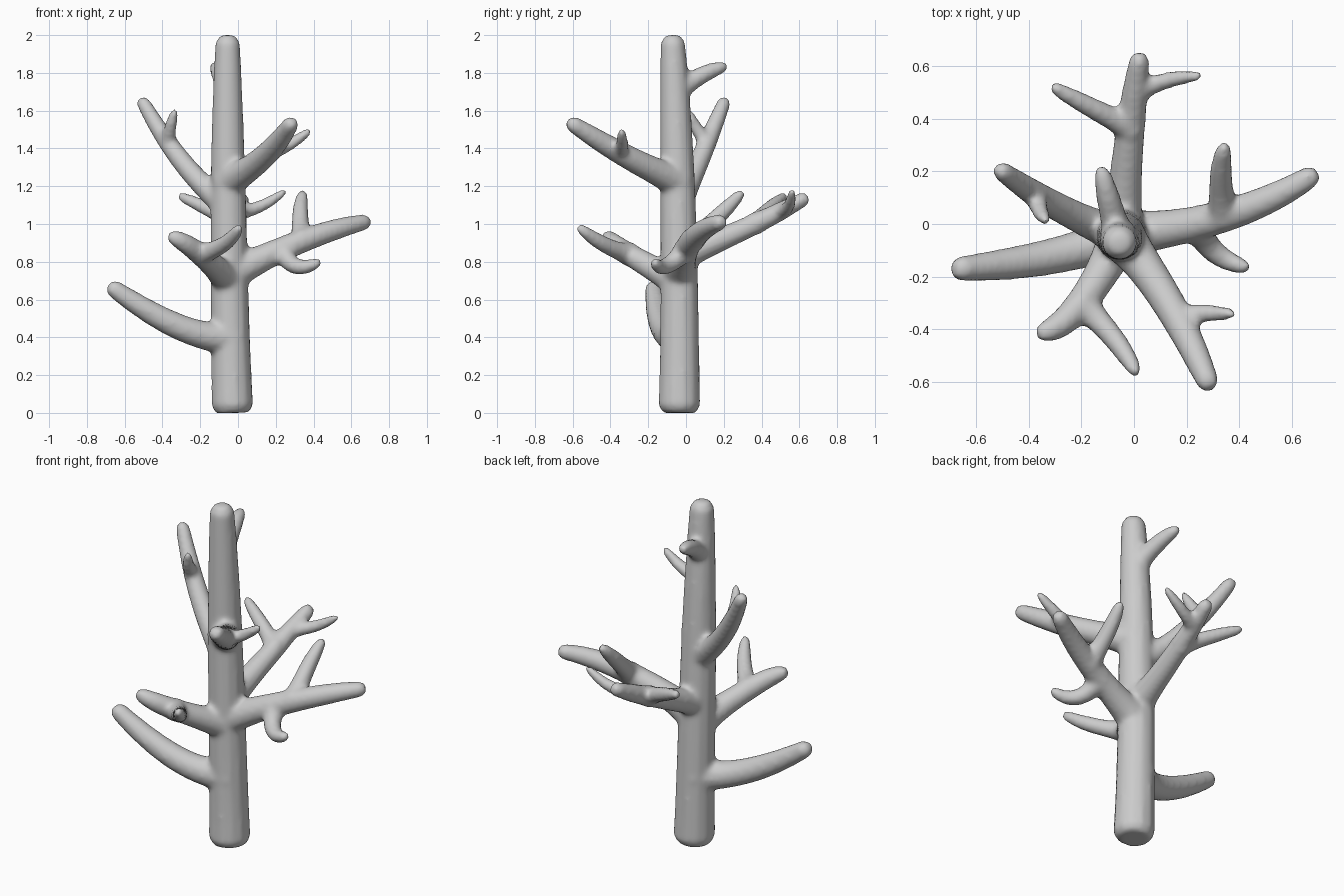
import bpy, bmesh, math
from mathutils import Vector

old = bpy.data.objects.get("Cube")
if old:
    bpy.data.objects.remove(old, do_unlink=True)

SIDES = 12
STEPS = 16
skin = bmesh.new()


def arc(start, middle, tip):
    """Return a function giving points on the curve through three places."""
    start, middle, tip = Vector(start), Vector(middle), Vector(tip)
    control = middle * 2 - (start + tip) / 2

    def point_at(t):
        return start.lerp(control, t).lerp(control.lerp(tip, t), t)
    return point_at


def add_limb(point_at, girth, flare=0.5, blunt=0.03):
    """Sweep a closed tube that flares at its root and narrows to a chamfered tip."""
    centres = [point_at(i / STEPS) for i in range(STEPS + 1)]
    radii = []
    for i in range(STEPS + 1):
        t = i / STEPS
        radii.append(girth * (1 - 0.35 * t ** 3 + flare * (1 - t) ** 6))

    # Chamfered ends
    root = (centres[0] - centres[1]).normalized() * blunt
    tip = (centres[-1] - centres[-2]).normalized() * blunt
    centres = [centres[0] + root] + centres + [centres[-1] + tip]
    radii = [radii[0] * 0.8] + radii + [radii[-1] * 0.6]

    rings = []
    side = Vector((0.3, 0.9, 0.1))
    last = len(centres) - 1
    for i, (centre, radius) in enumerate(zip(centres, radii)):
        along = (centres[min(i + 1, last)] - centres[max(i - 1, 0)]).normalized()
        side = (side - along * side.dot(along)).normalized()
        across = along.cross(side)
        ring = []
        for k in range(SIDES):
            angle = math.tau * k / SIDES
            offset = side * math.cos(angle) + across * math.sin(angle)
            ring.append(skin.verts.new(centre + offset * radius))
        rings.append(ring)
    for lower, upper in zip(rings, rings[1:]):
        for k in range(SIDES):
            n = (k + 1) % SIDES
            skin.faces.new((lower[k], lower[n], upper[n], upper[k]))
    skin.faces.new(rings[0][::-1])
    skin.faces.new(rings[-1])


# Trunk, leaning slightly as it rises
trunk = arc((-0.03, -0.035, 0.04), (-0.05, -0.04, 1), (-0.055, -0.07, 1.96))
add_limb(trunk, girth=0.102, flare=0.1, blunt=0.04)


def grow(parent, position, middle, tip, girth):
    """Grow a limb out of its parent's axis, at a fraction of the parent's length."""
    path = arc(parent(position), middle, tip)
    add_limb(path, girth)
    return path


# Low right branch
grow(trunk, position=0.19, middle=(-0.3, -0.12, 0.45), tip=(-0.66, -0.17, 0.66), girth=0.073)

# Front right branch and its fork
front_right = grow(trunk, position=0.34, middle=(-0.2, -0.3, 0.84),
                   tip=(-0.34, -0.41, 0.93), girth=0.062)
grow(front_right, position=0.5, middle=(-0.08, -0.43, 0.89), tip=(0, -0.55, 0.97), girth=0.045)

# Left branch with an upper and a lower twig
left = grow(trunk, position=0.36, middle=(0.34, 0.03, 0.91), tip=(0.67, 0.18, 1.01), girth=0.066)
grow(left, position=0.5, middle=(0.33, 0.17, 1.04), tip=(0.34, 0.28, 1.15), girth=0.047)
grow(left, position=0.36, middle=(0.3, -0.1, 0.78), tip=(0.41, -0.16, 0.79), girth=0.047)

# Front left branch and its twig
front_left = grow(trunk, position=0.62, middle=(0.13, -0.3, 1.35),
                  tip=(0.28, -0.6, 1.53), girth=0.067)
grow(front_left, position=0.6, middle=(0.25, -0.34, 1.41), tip=(0.36, -0.34, 1.48), girth=0.037)

# Back right branch and its twig
back_right = grow(trunk, position=0.55, middle=(-0.28, 0.06, 1.31),
                  tip=(-0.5, 0.2, 1.64), girth=0.058)
grow(back_right, position=0.7, middle=(-0.36, 0.06, 1.5), tip=(-0.34, 0.02, 1.58), girth=0.036)

# Back branch and its two twigs
back = grow(trunk, position=0.41, middle=(-0.02, 0.3, 0.97), tip=(0.02, 0.62, 1.13), girth=0.061)
grow(back, position=0.6, middle=(-0.14, 0.43, 1.07), tip=(-0.29, 0.51, 1.14), girth=0.043)
grow(back, position=0.8, middle=(0.11, 0.54, 1.09), tip=(0.23, 0.56, 1.16), girth=0.035)

# Crown twig
grow(trunk, position=0.86, middle=(-0.09, 0.07, 1.78), tip=(-0.12, 0.19, 1.83), girth=0.05)

# Tree object
mesh = bpy.data.meshes.new("bare_tree")
skin.to_mesh(mesh)
skin.free()
tree = bpy.data.objects.new("bare_tree", mesh)
bpy.context.collection.objects.link(tree)

# Grey bark
bark = bpy.data.materials.new("grey_bark")
bark.use_nodes = True
grey = (0.6, 0.6, 0.6, 1)
bark.diffuse_color = grey
bark.node_tree.nodes["Principled BSDF"].inputs["Base Color"].default_value = grey
mesh.materials.append(bark)

# Fuse the limbs into one skin and soften the joints
fuse = tree.modifiers.new("fuse", 'REMESH')
fuse.mode = 'VOXEL'
fuse.voxel_size = 0.014
fuse.use_smooth_shade = True
soften = tree.modifiers.new("soften", 'SMOOTH')
soften.factor = 0.5
soften.iterations = 7
